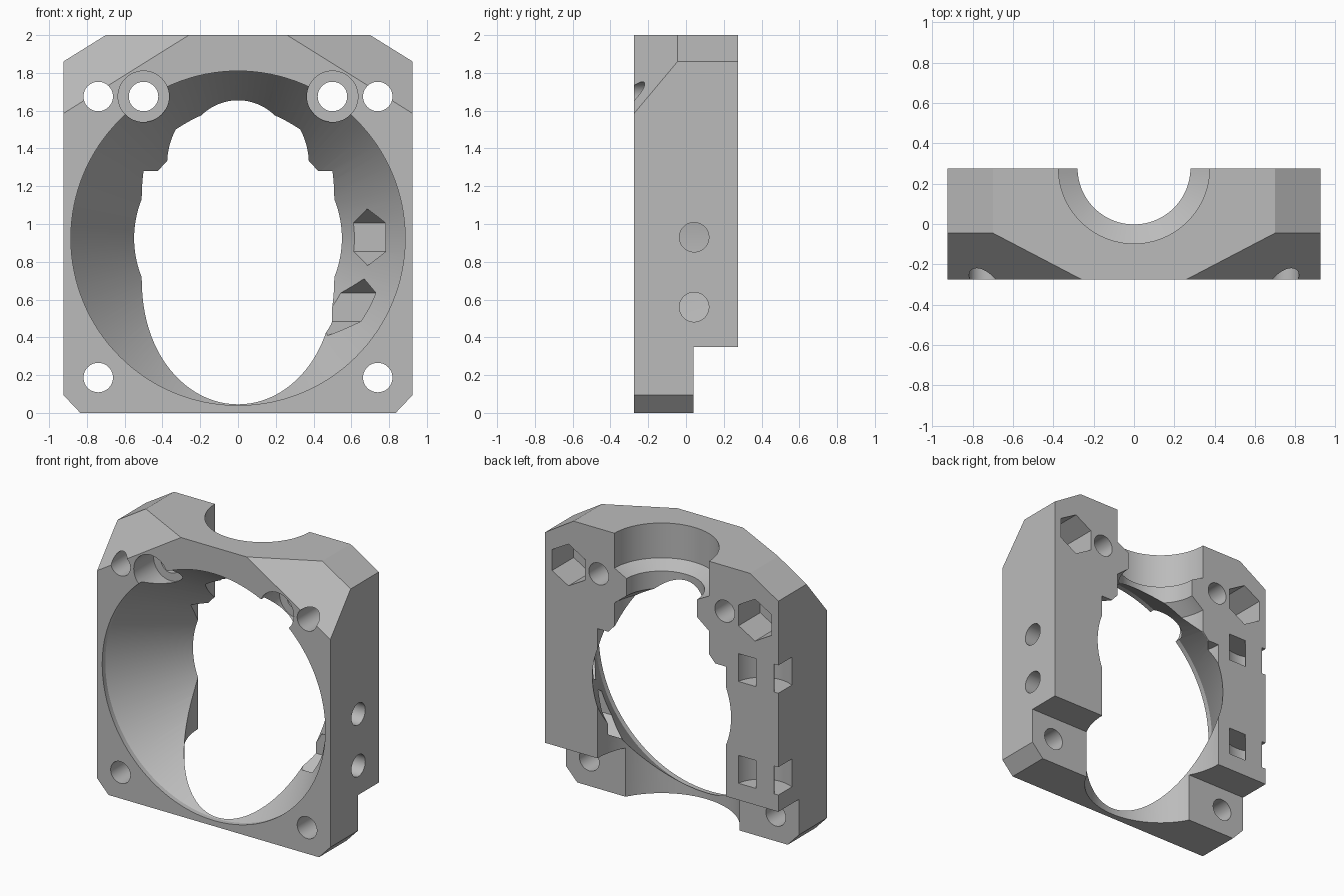
import bpy, bmesh, math
from mathutils import Vector

default = bpy.data.objects.get("Cube")
if default:
    bpy.data.objects.remove(default, do_unlink=True)

grey = bpy.data.materials.new("plain_grey")
grey.use_nodes = True
COLOUR = (0.5, 0.5, 0.5, 1)
grey.diffuse_color = COLOUR
grey.node_tree.nodes["Principled BSDF"].inputs["Base Color"].default_value = COLOUR

HALF_W, HALF_D = 0.925, 0.275
MID_Z = 0.925


def finish(bm, name):
    bmesh.ops.recalc_face_normals(bm, faces=bm.faces[:])
    mesh = bpy.data.meshes.new(name)
    bm.to_mesh(mesh)
    bm.free()
    mesh.materials.append(grey)
    obj = bpy.data.objects.new(name, mesh)
    bpy.context.collection.objects.link(obj)
    return obj


def lathe(name, axis, centre, profile, sides=48, ring=False):
    """Turn (radius, height) points about an axis; ring leaves the middle open."""
    bm = bmesh.new()
    rows = []
    for r, h in profile:
        row = []
        for i in range(sides):
            a = math.pi / 2 + math.tau * i / sides
            c, s = r * math.cos(a), r * math.sin(a)
            p = {"X": (h, c, s), "Y": (c, h, s), "Z": (c, s, h)}[axis]
            row.append(bm.verts.new(Vector(p) + Vector(centre)))
        rows.append(row)
    pairs = list(zip(rows, rows[1:]))
    if ring:
        pairs.append((rows[-1], rows[0]))
    else:
        bm.faces.new(rows[0])
        bm.faces.new(rows[-1])
    for low, high in pairs:
        for i in range(sides):
            j = (i + 1) % sides
            bm.faces.new((low[i], low[j], high[j], high[i]))
    return finish(bm, name)


def rod(name, axis, centre, radius, start, end, sides=48):
    return lathe(name, axis, centre, [(radius, start), (radius, end)], sides)


# Body: chamfered outline pushed back through its depth
half = [(0.835, 0), (HALF_W, 0.095), (HALF_W, 1.86), (0.70, 2)]
outline = half + [(-x, z) for x, z in reversed(half)]
bm = bmesh.new()
face = bm.faces.new([bm.verts.new((x, -HALF_D, z)) for x, z in outline])
back = bmesh.ops.extrude_face_region(bm, geom=[face])["geom"]
bmesh.ops.translate(bm, vec=(0, 2 * HALF_D, 0),
                    verts=[v for v in back if isinstance(v, bmesh.types.BMVert)])

# Sloping cuts across the two upper front corners
for side in (1, -1):
    a = Vector((side * 0.26, -HALF_D, 2))
    b = Vector((side * HALF_W, -HALF_D, 1.585))
    c = Vector((side * 0.70, -0.045, 2))
    normal = (b - a).cross(c - a)
    if normal.z < 0:
        normal.negate()
    bmesh.ops.bisect_plane(bm, geom=bm.verts[:] + bm.edges[:] + bm.faces[:],
                           plane_co=a, plane_no=normal, clear_outer=True)
    bmesh.ops.holes_fill(bm, edges=[e for e in bm.edges if e.is_boundary])
body = finish(bm, "mount_body")

cutters = []

# Step across the lower back
bm = bmesh.new()
bmesh.ops.create_cube(bm, size=1)
bmesh.ops.scale(bm, vec=(3, 1, 1), verts=bm.verts)
bmesh.ops.translate(bm, vec=(0, 0.54, -0.15), verts=bm.verts)
cutters.append(finish(bm, "lower_back_step"))

# Round air duct narrowing toward the back
cutters.append(lathe("air_duct", "Y", (0, 0, MID_Z),
                     [(0.885, -0.4), (0.885, -0.24), (0.55, HALF_D), (0.534, 0.3)], 128))

# Upright socket with a retaining collar
cutters.append(lathe("upright_socket", "Z", (0, HALF_D + 0.003, 0),
                     [(0.51, -0.1), (0.51, 1.28), (0.425, 1.28), (0.375, 1.335),
                      (0.375, 1.50), (0.28, 1.575), (0.28, 1.70), (0.375, 1.75),
                      (0.375, 2.1)], 96))

# Screw holes, counterbores and nut pockets on both sides
HOLE, NUT = 0.078, 0.15
for side in (1, -1):
    for x, z in ((0.74, 1.675), (0.74, 0.187), (0.50, 1.675)):
        cutters.append(rod("screw_hole", "Y", (side * x, 0, z), HOLE, -0.4, 0.4))
    cutters.append(rod("counterbore", "Y", (side * 0.50, 0, 1.675), 0.135, -0.4, -0.05))
    cutters.append(rod("back_nut_pocket", "Y", (side * 0.74, 0, 1.675), NUT, 0.03, 0.4, 6))

# Sideways screw holes with nut pockets opening into the duct
for z in (0.93, 0.56):
    cutters.append(rod("side_hole", "X", (0, 0.043, z), HOLE, 0.6, 1.1))
    cutters.append(rod("side_nut_pocket", "X", (0, 0.043, z), NUT, 0.4, 0.78, 6))

# Curved tie channels round the back corner
for z in (0.57, 1.30):
    cutters.append(lathe("tie_channel", "Z", (-0.82, 0.31, z),
                         [(0.08, -0.1), (0.215, -0.1), (0.215, 0.1), (0.08, 0.1)],
                         48, ring=True))

# Cut everything from the body
bpy.ops.object.select_all(action="DESELECT")
bpy.context.view_layer.objects.active = body
body.select_set(True)
for cutter in cutters:
    cutter.hide_render = True
    mod = body.modifiers.new(cutter.name, "BOOLEAN")
    mod.operation = "DIFFERENCE"
    mod.solver = "EXACT"
    mod.object = cutter
    bpy.ops.object.modifier_apply(modifier=mod.name)
    bpy.data.objects.remove(cutter, do_unlink=True)

bpy.ops.object.shade_smooth_by_angle(angle=math.radians(20))
